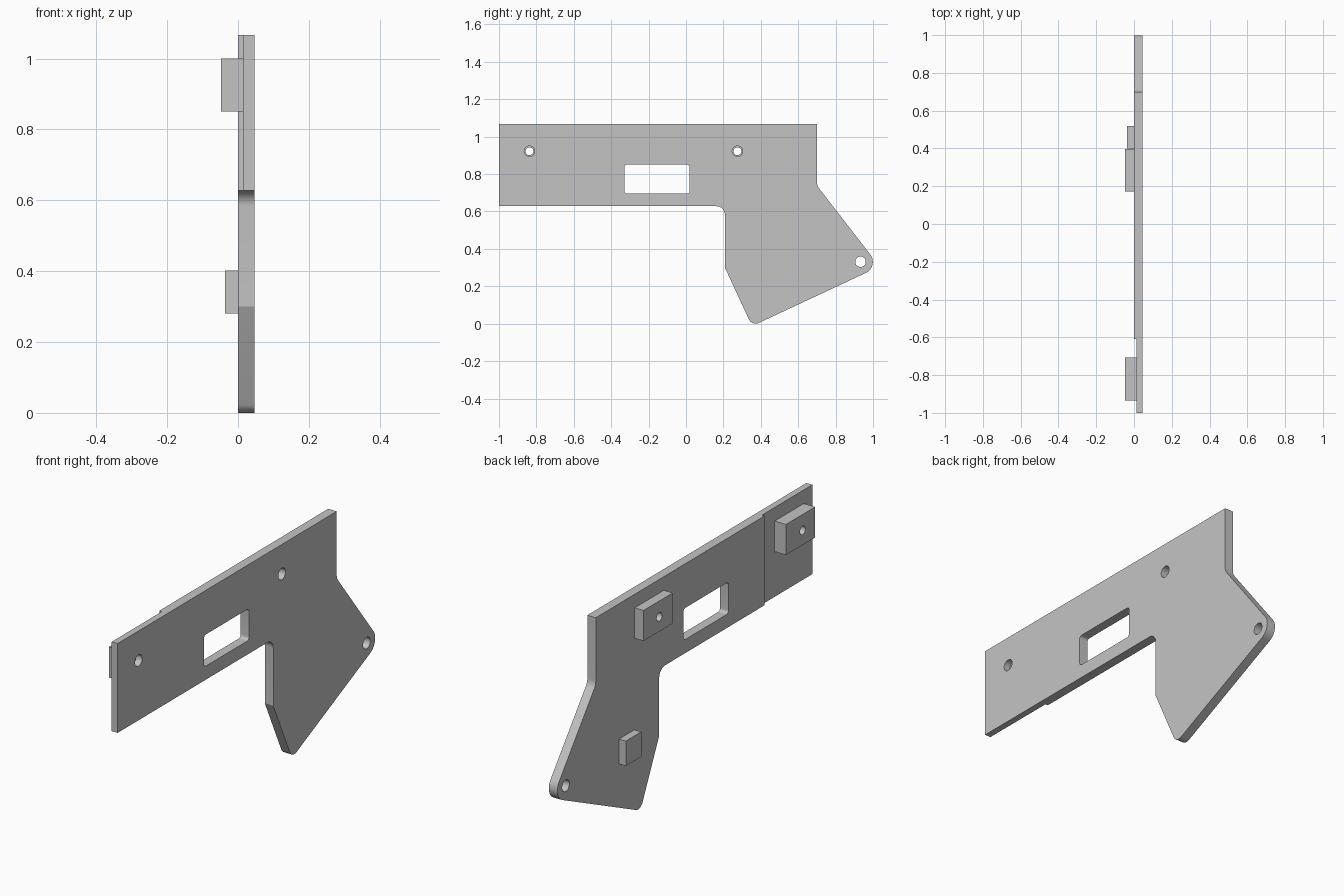
import bpy, bmesh, math
from mathutils import Vector, Matrix

cube = bpy.data.objects.get("Cube")
if cube:
    bpy.data.objects.remove(cube, do_unlink=True)

grey = bpy.data.materials.new("plain grey")
grey.use_nodes = True
grey.diffuse_color = (0.55, 0.55, 0.55, 1)
grey.node_tree.nodes["Principled BSDF"].inputs["Base Color"].default_value = (0.55, 0.55, 0.55, 1)

# Local profile axes (x, y, extrusion) become world (y, z, x)
SIDE = Matrix(((0, 0, 1, 0), (1, 0, 0, 0), (0, 1, 0, 0), (0, 0, 0, 1)))


def rounded(corners, steps=10):
    """Outline from (y, z, radius) corners, each replaced by an arc."""
    out = []
    for i, (y, z, r) in enumerate(corners):
        p = Vector((y, z))
        if r == 0:
            out.append(p)
            continue
        a = (Vector(corners[i - 1][:2]) - p).normalized()
        b = (Vector(corners[(i + 1) % len(corners)][:2]) - p).normalized()
        half = a.angle(b) / 2
        centre = p + (a + b).normalized() * r / math.sin(half)
        start = p + a * r / math.tan(half) - centre
        end = p + b * r / math.tan(half) - centre
        sweep = math.atan2(start.x * end.y - start.y * end.x, start.dot(end))
        for k in range(steps + 1):
            t = sweep * k / steps
            c, s = math.cos(t), math.sin(t)
            out.append(centre + Vector((start.x * c - start.y * s, start.x * s + start.y * c)))
    return out


def circle(y, z, r, n=32):
    return [Vector((y + r * math.cos(math.tau * k / n), z + r * math.sin(math.tau * k / n)))
            for k in range(n)]


def box(y0, y1, z0, z1, r=0):
    return rounded([(y0, z0, r), (y1, z0, r), (y1, z1, r), (y0, z1, r)])


def slab(name, loops, x0, x1):
    """Extrude outlines (first the outer one, then holes) from x0 to x1."""
    curve = bpy.data.curves.new(name, "CURVE")
    curve.dimensions = "2D"
    curve.fill_mode = "BOTH"
    curve.extrude = (x1 - x0) / 2
    for loop in loops:
        spline = curve.splines.new("POLY")
        spline.points.add(len(loop) - 1)
        for point, p in zip(spline.points, loop):
            point.co = (p.x, p.y, 0, 1)
        spline.use_cyclic_u = True
    obj = bpy.data.objects.new(name, curve)
    bpy.context.collection.objects.link(obj)
    bpy.ops.object.select_all(action="DESELECT")
    obj.select_set(True)
    bpy.context.view_layer.objects.active = obj
    bpy.ops.object.convert(target="MESH")
    obj = bpy.context.view_layer.objects.active
    obj.data.transform(Matrix.Translation(((x0 + x1) / 2, 0, 0)) @ SIDE)
    bm = bmesh.new()
    bm.from_mesh(obj.data)
    bmesh.ops.remove_doubles(bm, verts=bm.verts, dist=0.0001)
    bmesh.ops.recalc_face_normals(bm, faces=bm.faces)
    bm.to_mesh(obj.data)
    bm.free()
    obj.data.materials.clear()
    obj.data.materials.append(grey)
    return obj


BACK, FACE, STEP, BOSS = 0.0, 0.046, 0.014, -0.048
SCREWS = (-0.837, 0.275)
SCREW_Z = 0.922

# Side plate with window, screw holes and grip hole
outline = rounded([
    (-1, 0.628, 0), (0.208, 0.628, 0.045), (0.208, 0.3, 0), (0.353, -0.013, 0.04),
    (1.035, 0.306, 0.065), (0.7, 0.738, 0.06), (0.7, 1.067, 0), (-1, 1.067, 0)])
holes = [circle(y, SCREW_Z, 0.028) for y in SCREWS]
plate = slab("side_plate", [outline, box(-0.33, 0.02, 0.695, 0.85, 0.015),
                            circle(0.933, 0.331, 0.028)] + holes, BACK, FACE)

# Thinned front end of the plate
cutter = slab("recess_cutter", [box(-1.2, -0.61, 0.5, 1.2)], -0.1, STEP)
cut = plate.modifiers.new("recess", "BOOLEAN")
cut.operation = "DIFFERENCE"
cut.solver = "EXACT"
cut.object = cutter
bpy.context.view_layer.objects.active = plate
bpy.ops.object.modifier_apply(modifier=cut.name)
bpy.data.objects.remove(cutter, do_unlink=True)

# Screw blocks on the inner side
for name, y, mid, inner in (("front_screw_block", SCREWS[0], -0.821, STEP),
                            ("rear_screw_block", SCREWS[1], 0.285, BACK)):
    slab(name, [box(mid - 0.113, mid + 0.113, 0.85, 1.0), circle(y, SCREW_Z, 0.021)], BOSS, inner)

# Small spacer block on the grip
slab("grip_block", [box(0.4, 0.52, 0.28, 0.402)], -0.037, BACK)

# Smooth arcs, keep edges sharp
bpy.ops.object.select_all(action="DESELECT")
plate.select_set(True)
for obj in bpy.data.objects:
    if obj.name.endswith("block"):
        obj.select_set(True)
bpy.context.view_layer.objects.active = plate
bpy.ops.object.shade_smooth_by_angle(angle=math.radians(20))
